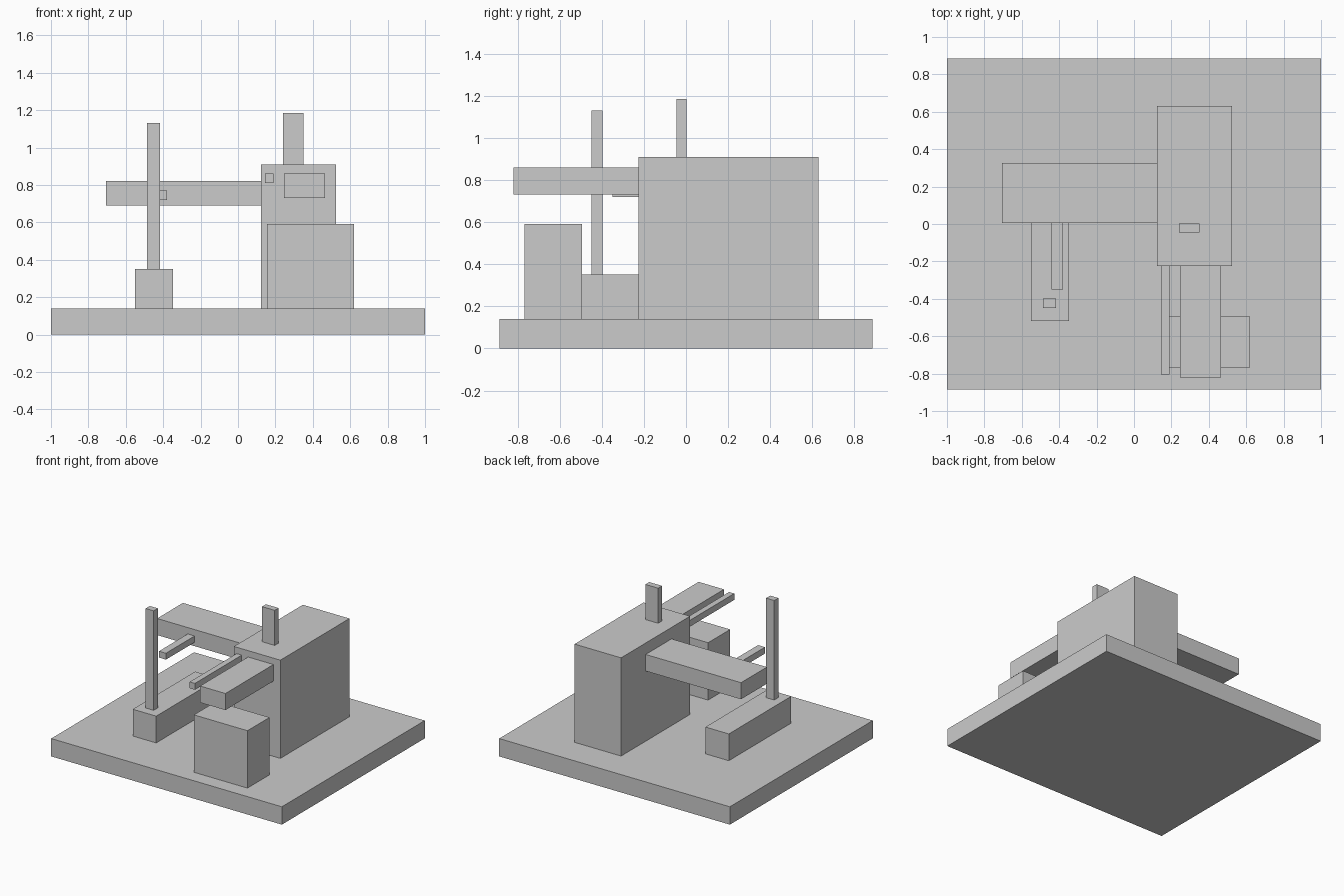
import bpy

if "Cube" in bpy.data.objects:
    bpy.data.objects.remove(bpy.data.objects["Cube"])


def box(name, x, y, z):
    """Axis-aligned block given by its (min, max) extents."""
    spans = (x, y, z)
    centre = [(a + b) / 2 for a, b in spans]
    bpy.ops.mesh.primitive_cube_add(size=1, location=centre)
    ob = bpy.context.object
    ob.name = name
    ob.scale = [b - a for a, b in spans]
    bpy.ops.object.transform_apply(location=False, rotation=False, scale=True)
    return ob


# Ground slab
box("base_slab", (-1, 1), (-0.885, 0.885), (0, 0.14))

# Main tower with its roof post
box("main_block", (0.122, 0.525), (-0.225, 0.63), (0.14, 0.91))
box("roof_post", (0.24, 0.35), (-0.045, 0.003), (0.91, 1.185))

# Cantilevers from the tower
box("side_arm", (-0.705, 0.122), (0.005, 0.325), (0.69, 0.82))
box("front_beam", (0.245, 0.465), (-0.82, -0.225), (0.73, 0.86))
box("front_rail", (0.145, 0.19), (-0.805, -0.225), (0.81, 0.86))

# Small rail on the side arm
box("arm_rail", (-0.44, -0.38), (-0.35, 0.005), (0.72, 0.77))

# Free-standing blocks and mast
box("front_block", (0.155, 0.62), (-0.768, -0.495), (0.14, 0.59))
box("low_block", (-0.55, -0.347), (-0.518, 0.255), (0.14, 0.35))
box("mast", (-0.487, -0.417), (-0.448, -0.397), (0.35, 1.13))
